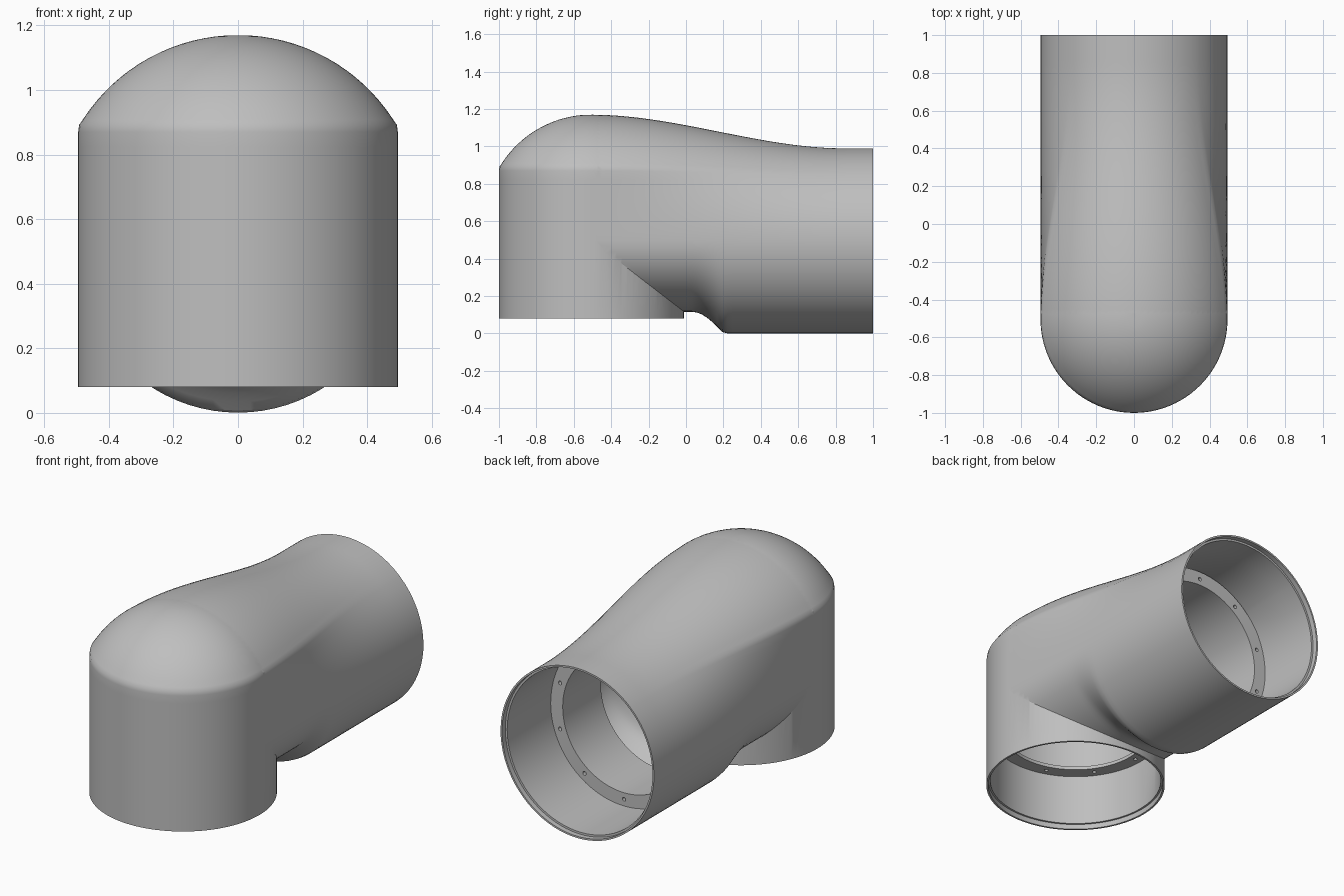
import bpy, bmesh
from math import sin, cos, acos, asin, pi, radians
from mathutils import Matrix

if "Cube" in bpy.data.objects:
    bpy.data.objects.remove(bpy.data.objects["Cube"])

RADIUS = 0.495      # outer radius of both sockets, also height of the pipe axis
ELBOW_Y = -0.505    # axis of the vertical socket
WALL = 0.022
SEGMENTS = 96

grey = bpy.data.materials.new("plain grey")
grey.use_nodes = True
grey.diffuse_color = (0.52, 0.52, 0.52, 1)
grey.node_tree.nodes["Principled BSDF"].inputs["Base Color"].default_value = (0.52, 0.52, 0.52, 1)


def finish(name, bm):
    bmesh.ops.recalc_face_normals(bm, faces=bm.faces)
    mesh = bpy.data.meshes.new(name)
    bm.to_mesh(mesh)
    bm.free()
    mesh.materials.append(grey)
    obj = bpy.data.objects.new(name, mesh)
    bpy.context.collection.objects.link(obj)
    return obj


def skin(name, rings, closed=False):
    """Skin a row of rings; cap the ends, or join last to first."""
    bm = bmesh.new()
    loops = [[bm.verts.new(p) for p in ring] for ring in rings]
    pairs = list(zip(loops, loops[1:]))
    if closed:
        pairs.append((loops[-1], loops[0]))
    else:
        bm.faces.new(loops[0])
        bm.faces.new(loops[-1])
    for a, b in pairs:
        for i in range(len(a)):
            k = (i + 1) % len(a)
            bm.faces.new((a[i], a[k], b[k], b[i]))
    return finish(name, bm)


def revolve(name, profile, y=0, closed=False):
    turn = [2 * pi * i / SEGMENTS for i in range(SEGMENTS)]
    return skin(name, [[(r * cos(a), y + r * sin(a), z) for a in turn] for r, z in profile], closed)


def combine(target, other, operation):
    mod = target.modifiers.new(operation, "BOOLEAN")
    mod.operation, mod.solver, mod.object = operation, "EXACT", other
    other.hide_render = True
    bpy.ops.object.select_all(action="DESELECT")
    bpy.context.view_layer.objects.active = target
    target.select_set(True)
    bpy.ops.object.modifier_apply(modifier=mod.name)
    bpy.data.objects.remove(other)


def smooth(obj):
    bpy.ops.object.select_all(action="DESELECT")
    bpy.context.view_layer.objects.active = obj
    obj.select_set(True)
    bpy.ops.object.shade_smooth_by_angle(angle=radians(32))


def dome_profile(offset):
    """Straight side, soft shoulder and shallow cap, from the axis height up."""
    r, top = RADIUS - offset, 1.17 - offset
    rise = top - 0.885 + offset * 0.5
    cap = (r * r + rise * rise) / (2 * rise)
    side = [(r, RADIUS + (0.87 - RADIUS) * j / 8) for j in range(9)]
    start = acos(0.97 * r / cap)
    arc = [start + (pi / 2 - start) * j / 16 for j in range(17)]
    shoulder = [(0.994 * r, 0.892 - offset * 0.5)]
    return side + shoulder + [(cap * cos(a), top - cap + cap * sin(a)) for a in arc]


def section(y, offset):
    """Cross-section that turns from the domed elbow into a round pipe."""
    r = RADIUS - offset
    t = min(1, max(0, (y - ELBOW_Y) / 1.355))
    t = t * t * (3 - 2 * t)
    lift = 0.115 * sin(pi / 2 * min(1, max(0, (0.2 - y) / 0.17)))
    depth = r - lift
    low = [-pi / 2 + pi / 2 * j / 20 for j in range(20)]
    half = [(r * cos(a), RADIUS + depth * sin(a)) for a in low]
    dome = dome_profile(offset)
    bend = asin(0.717)
    for j, (x, z) in enumerate(dome):
        a = bend * j / 8 if j < 9 else bend + (pi / 2 - bend) * (j - 8) / (len(dome) - 9)
        half.append((x + (r * cos(a) - x) * t, z + (RADIUS + r * sin(a) - z) * t))
    mirrored = [(-x, z) for x, z in half[-2:0:-1]]
    return [(x, y, z) for x, z in half + mirrored]


def elbow_solid(name, offset, bottom, end):
    """Domed vertical cylinder merged with the horizontal pipe."""
    profile = [(RADIUS - offset, bottom)] + dome_profile(offset)[:-1]
    solid = revolve(name, profile, ELBOW_Y)
    steps = 56
    stations = [ELBOW_Y + (end - ELBOW_Y) * i / steps for i in range(steps + 1)]
    pipe = skin("pipe_part", [section(y, offset + 0.0008) for y in stations])
    combine(solid, pipe, "UNION")
    return solid


def along_y(obj, y):
    obj.data.transform(Matrix.Translation((0, y, RADIUS)) @ Matrix.Rotation(-pi / 2, 4, "X"))
    return obj


def upright(obj, z):
    obj.data.transform(Matrix.Translation((0, ELBOW_Y, z)))
    return obj


# hollow elbow shell
shell = elbow_solid("elbow_shell", 0, 0.08, 1.0)
combine(shell, elbow_solid("cavity", WALL, 0.05, 1.05), "DIFFERENCE")

# shallow step just inside each rim
lip = [(0.484, -0.03), (0.484, 0.03)]
combine(shell, along_y(revolve("pipe_lip", lip), 1.0), "DIFFERENCE")
combine(shell, upright(revolve("socket_lip", lip), 0.08), "DIFFERENCE")
smooth(shell)


def flange(name, length, face, start):
    """Ring from z = 0 to length, with ten bolt holes in one face."""
    inner, outer = 0.395, 0.479
    ring = revolve(name, [(inner, 0), (outer, 0), (outer, length), (inner, length)], closed=True)
    bm = bmesh.new()
    for i in range(10):
        a = start + 2 * pi * i / 10
        spot = Matrix.Translation((0.433 * cos(a), 0.433 * sin(a), face))
        bmesh.ops.create_cone(bm, cap_ends=True, segments=16, radius1=0.011,
                              radius2=0.011, depth=0.05, matrix=spot)
    combine(ring, finish("bolt_holes", bm), "DIFFERENCE")
    return ring


# bolt flanges inside the two openings
smooth(along_y(flange("pipe_flange", 0.35, 0.35, pi / 2), 0.22))
smooth(upright(flange("socket_flange", 0.02, 0, 0), 0.41))
